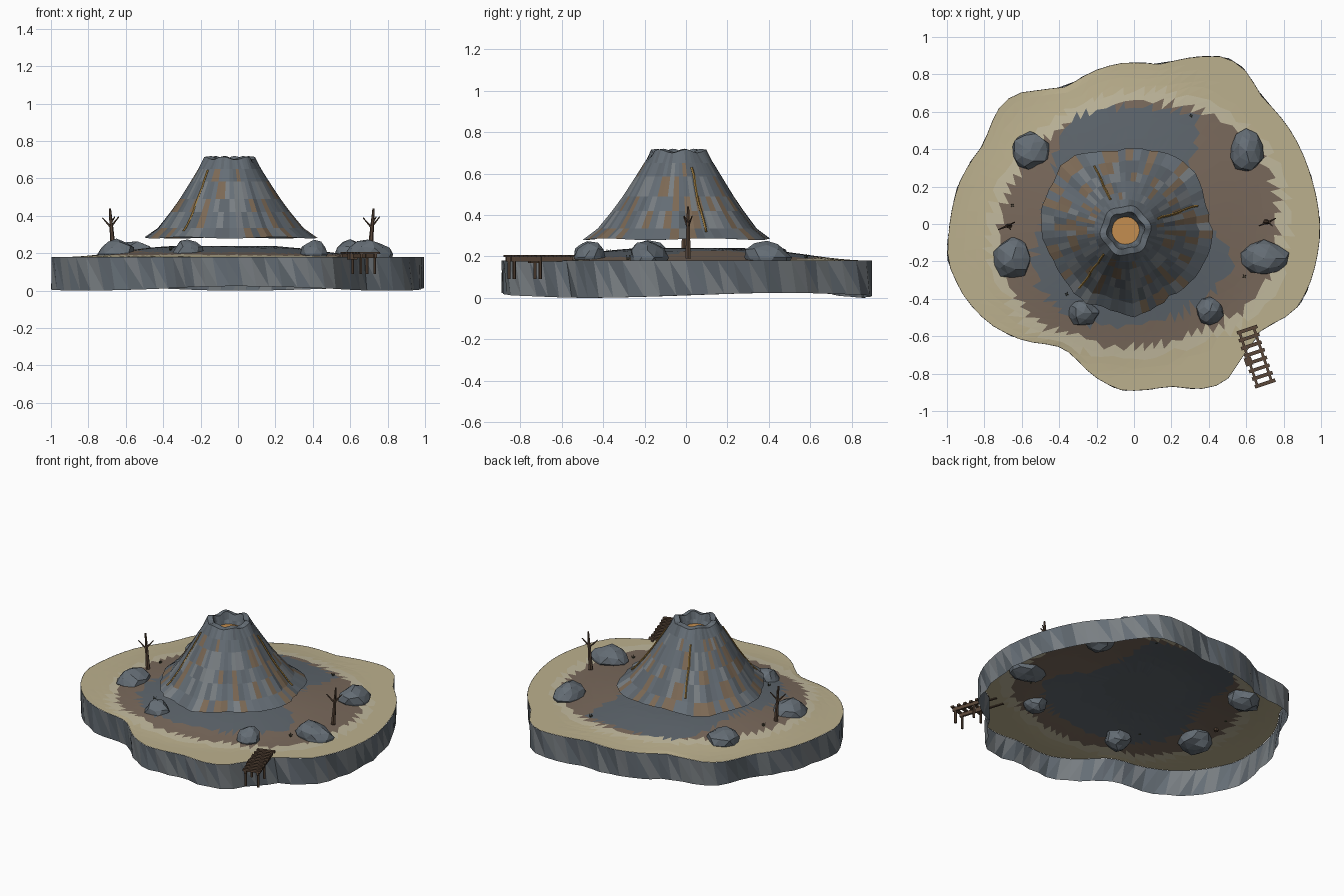
import bpy, bmesh, math, random
from mathutils import Vector, Matrix

if "Cube" in bpy.data.objects:
    bpy.data.objects.remove(bpy.data.objects["Cube"])
random.seed(4)
TAU = math.tau
CX, CY = -0.045, -0.035   # volcano axis

def mat(name, r, g, b):
    m = bpy.data.materials.new(name)
    m.diffuse_color = (r, g, b, 1)
    m.use_nodes = True
    m.node_tree.nodes["Principled BSDF"].inputs["Base Color"].default_value = m.diffuse_color
    return m

ROCK = mat("rock", .13, .155, .18)
PALE_ROCK = mat("pale_rock", .19, .21, .225)
ASH = mat("ash", .11, .13, .15)
SOIL = mat("soil", .19, .14, .105)
SAND = mat("sand", .50, .435, .27)
PALE = mat("pale_sand", .53, .48, .335)
RUST = mat("rust", .20, .14, .09)
WOOD = mat("wood", .10, .062, .04)
LAVA = mat("lava", .55, .27, .08)
EMBER = mat("ember", .36, .21, .05)
GRASS = mat("grass", .05, .06, .03)

def finish(name, bm, mats):
    me = bpy.data.meshes.new(name)
    bm.to_mesh(me)
    bm.free()
    for m in mats:
        me.materials.append(m)
    ob = bpy.data.objects.new(name, me)
    bpy.context.collection.objects.link(ob)
    return ob

def polar(pairs, cx=0, cy=0, spread=.04):
    """Closed outline -> smoothed radius as a function of angle."""
    ps = sorted((math.atan2(y - cy, x - cx) % TAU, math.hypot(x - cx, y - cy)) for x, y in pairs)
    ps = [(ps[-1][0] - TAU, ps[-1][1])] + ps + [(ps[0][0] + TAU, ps[0][1])]
    def lin(a):
        a %= TAU
        for (a0, r0), (a1, r1) in zip(ps, ps[1:]):
            if a0 <= a <= a1:
                return r0 + (r1 - r0) * (a - a0) / (a1 - a0)
    return lambda a: sum(lin(a + d * spread) for d in (-1, -.5, 0, .5, 1)) / 5

def by_angle(pairs):
    return polar([(r * math.cos(math.radians(d)), r * math.sin(math.radians(d))) for d, r in pairs])

def skin(bm, rings, pick, tri=True):
    """Join successive closed rings of verts with faces."""
    n = len(rings[0])
    for k, (a, b) in enumerate(zip(rings, rings[1:])):
        for i in range(n):
            j = (i + 1) % n
            quads = [(a[i], a[j], b[j]), (a[i], b[j], b[i])] if tri else [(a[i], a[j], b[j], b[i])]
            for q in quads:
                f = bm.faces.new(q)
                f.material_index = pick(f.calc_center_median(), k)

def rod(bm, p, q, r0, r1, sides=6):
    p, q = Vector(p), Vector(q)
    d = q - p
    m = Matrix.Translation((p + q) / 2) @ d.to_track_quat('Z', 'Y').to_matrix().to_4x4()
    bmesh.ops.create_cone(bm, cap_ends=True, segments=sides, radius1=r0, radius2=r1, depth=d.length, matrix=m)

def ground(x, y):
    """Low mound, a little off centre."""
    t = max(0, min(1, (.86 - math.hypot(x + .08, y - .03)) / .64))
    return .18 + .06 * t * t * (3 - 2 * t)

# island outline
shore = polar([(.995, -.04), (.95, .24), (.83, .51), (.68, .68), (.59, .83), (.49, .895), (.35, .895),
    (.14, .85), (-.07, .86), (-.21, .82), (-.36, .73), (-.5, .715), (-.64, .695), (-.72, .625),
    (-.8, .43), (-.93, .23), (-.985, 0), (-.995, -.2), (-.9, -.4), (-.77, -.535), (-.6, -.62),
    (-.42, -.645), (-.33, -.695), (-.22, -.81), (-.07, -.89), (.19, -.865), (.39, -.88),
    (.49, -.845), (.57, -.72), (.68, -.56), (.86, -.465), (.94, -.32)], spread=.03)
ash_edge = by_angle([(0, .33), (30, .36), (47, .42), (60, .66), (90, .62), (122, .66), (136, .56), (160, .46),
    (180, .47), (200, .58), (215, .62), (240, .6), (270, .53), (300, .54), (320, .56), (340, .57), (350, .48)])
soil_edge = by_angle([(0, .77), (30, .77), (60, .7), (90, .65), (120, .64), (150, .67), (180, .72),
    (200, .73), (225, .74), (240, .68), (270, .66), (300, .66), (320, .74), (340, .78)])

# ground surface, coloured in ragged bands
N = 80
bm = bmesh.new()
rings = []
for t in (1, .96, .91, .86, .81, .76, .71, .66, .6, .53, .45, .35, .2):
    ring = []
    for i in range(N):
        a = TAU * i / N
        r = shore(a) * t
        if t < .95:
            r += random.uniform(-.012, .012)
        x, y = r * math.cos(a), r * math.sin(a)
        ring.append(bm.verts.new((x, y, .18 if t == 1 else ground(x, y))))
    rings.append(ring)

def band(c, k):
    a, r = math.atan2(c.y, c.x), math.hypot(c.x, c.y)
    return 0 if r < ash_edge(a) else 1 if r < soil_edge(a) else 2 if r < soil_edge(a) + .06 else 3
skin(bm, rings, band)
bm.faces.new(rings[-1])
finish("island_ground", bm, [ASH, SOIL, PALE, SAND])

# faceted cliff wall, open underneath
bm = bmesh.new()
rings = []
for z, s in ((.18, 1.0), (0, .998)):
    ring = []
    for i in range(N):
        a = TAU * (i + (.4 if z == 0 else 0)) / N
        r = shore(a) * s + (random.uniform(-.012, .007) if z == 0 else .001)
        zz = z or .012 - .012 * math.cos(3 * a + 1.6)
        ring.append(bm.verts.new((r * math.cos(a), r * math.sin(a), zz)))
    rings.append(ring)
skin(bm, rings, lambda c, k: random.choice((0, 0, 1, 1, 2)))
finish("cliff_wall", bm, [ROCK, PALE_ROCK, ASH])

# volcano: lathed profile with wavy foot and rim
foot = polar([(-.26, .385), (-.16, .382), (-.05, .395), (.06, .4), (.16, .375), (.25, .345), (.35, .24),
    (.385, .08), (.42, -.08), (.38, -.2), (.33, -.29), (.26, -.35), (.17, -.4), (.08, -.47), (0, -.5),
    (-.14, -.455), (-.29, -.4), (-.34, -.33), (-.4, -.24), (-.46, -.14), (-.495, -.05), (-.485, .08),
    (-.45, .19), (-.385, .315), (-.33, .36)], CX, CY, .05)
PROFILE = [(.455, .283), (.385, .335), (.318, .42), (.268, .49), (.208, .585), (.168, .65), (.132, .708),
           (.098, .712), (.084, .67), (.072, .645)]
M = 64
wob = [random.uniform(-.01, .01) for _ in range(M)]
bm = bmesh.new()
rings = []
def spread_at(a, r):
    return 1 + (foot(a) / .455 - 1) * max(0, min(1, (r - .13) / .325))
for k, (r, z) in enumerate(PROFILE):
    ring = []
    for i in range(M):
        a = TAU * i / M
        w = max(0, (r - .13) / .325) if k < 7 else 0
        rr = r * spread_at(a, r) + wob[i] * w + (.006 * math.sin(6 * a + .5) if k in (6, 7, 8) else 0)
        zz = z + (.008 * math.sin(6 * a) if k in (6, 7) else 0) + (.004 * math.sin(5 * a) if k == 0 else 0)
        ring.append(bm.verts.new((CX + rr * math.cos(a), CY + rr * math.sin(a), zz)))
    rings.append(ring)

def streak(c, k):
    if k > 4:
        return 2 if random.random() < .25 else 0
    return 1 if random.random() < .22 else random.choice((0, 0, 2, 3))
skin(bm, rings, streak, tri=False)
finish("volcano_cone", bm, [ROCK, RUST, ASH, PALE_ROCK])

# lava pool
bm = bmesh.new()
bmesh.ops.create_circle(bm, cap_ends=True, segments=32, radius=.074, matrix=Matrix.Translation((CX, CY, .648)))
finish("lava_pool", bm, [LAVA])

# glowing cracks down the slopes
def slope(r):
    for (r1, z1), (r0, z0) in zip(PROFILE[:6], PROFILE[1:7]):
        if r0 <= r <= r1:
            return z0 + (z1 - z0) * (r - r0) / (r1 - r0)
    return .3
for n, (p, q) in enumerate([((-.165, -.165), (-.29, -.34)), ((-.125, .13), (-.21, .31)), ((.125, .03), (.34, .1))]):
    bm = bmesh.new()
    pts = []
    for i in range(9):
        t = i / 8
        x = p[0] + (q[0] - p[0]) * t + random.uniform(-.004, .004)
        y = p[1] + (q[1] - p[1]) * t + random.uniform(-.004, .004)
        a, r = math.atan2(y - CY, x - CX), math.hypot(x - CX, y - CY)
        pts.append((x, y, slope(r / spread_at(a, r)) + .003))
    for u, v in zip(pts, pts[1:]):
        rod(bm, u, v, .006, .006, 5)
    finish(f"lava_crack_{n+1}", bm, [EMBER])

# boulders half sunk in the ground
for n, (x, y, sx, sy) in enumerate([(-.555, .39, .112, .105), (.6, .39, .096, .116), (-.65, -.185, .107, .117),
        (.695, -.185, .135, .098), (-.27, -.475, .09, .075), (.405, -.465, .077, .077)]):
    bm = bmesh.new()
    bmesh.ops.create_icosphere(bm, subdivisions=2, radius=1)
    for v in bm.verts:
        v.co *= random.uniform(.82, 1.05)
        v.co = Vector((x + v.co.x * sx, y + v.co.y * sy, .195 + v.co.z * .08))
    finish(f"boulder_{n+1}", bm, [ROCK])

# dead trees: leaning trunk with a crossing pair of twigs
for n, (x, y, lean) in enumerate([(-.665, -.01, -.02), (.705, .01, .02)]):
    bm = bmesh.new()
    at = lambda t: Vector((x + lean * t, y, .19 + .25 * t))
    rod(bm, at(0), at(.6), .015, .010)
    rod(bm, at(.6), at(1), .010, .006)
    for t, dx, dy, dz in ((.58, -.048, -.02, .055), (.62, .04, .02, .05), (.7, .02, -.02, .03)):
        rod(bm, at(t), at(t) + Vector((dx, dy, dz)), .006, .003, 5)
    finish(f"dead_tree_{n+1}", bm, [WOOD])

# jetty: rails, planks and posts along one direction
A, B = Vector((.60, -.56, .188)), Vector((.70, -.86, .188))
along = (B - A).normalized()
side = Vector((-along.y, along.x, 0))
frame = Matrix((along, side, (0, 0, 1))).transposed().to_4x4()
def box(bm, c, l, w, h):
    bmesh.ops.create_cube(bm, size=1, matrix=Matrix.Translation(c) @ frame @ Matrix.Diagonal((l, w, h, 1)))
bm = bmesh.new()
for s in (-.04, .04):
    box(bm, (A + B) / 2 + side * s, .31, .014, .026)
    for t in (.52, .94):
        p = A.lerp(B, t) + side * s
        rod(bm, (p.x, p.y, .09), (p.x, p.y, .2), .008, .008)
finish("jetty_frame", bm, [WOOD])
bm = bmesh.new()
for i in range(8):
    box(bm, A.lerp(B, .02 + i * .137) + side * random.uniform(-.004, .004) + Vector((0, 0, .014)), .019, .115, .012)
finish("jetty_planks", bm, [WOOD])
bm = bmesh.new()
box(bm, Vector((.612, -.735, .185)), .045, .04, .035)
finish("jetty_step", bm, [WOOD])

# grass tufts
bm = bmesh.new()
for x, y in ((.305, .58), (.59, -.28), (-.36, -.375), (-.65, .1)):
    z = ground(x, y)
    for i in range(4):
        c, s = math.cos(TAU * i / 4 + x), math.sin(TAU * i / 4 + x)
        rod(bm, (x + c * .004, y + s * .004, z - .003), (x + c * .011, y + s * .011, z + .02), .003, .0005, 4)
finish("grass_tufts", bm, [GRASS])
